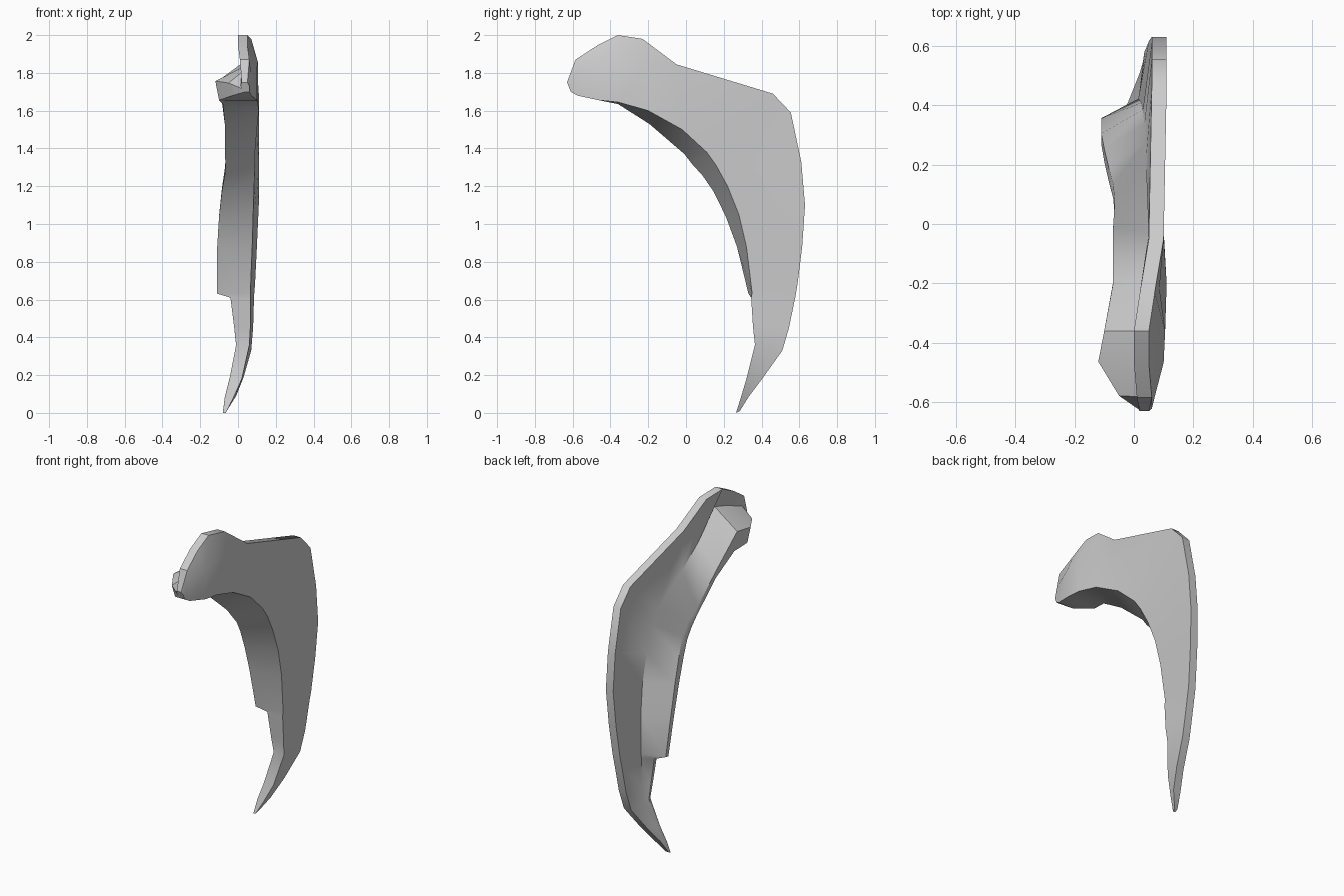
import bpy, bmesh
from mathutils import Vector

if "Cube" in bpy.data.objects:
    bpy.data.objects.remove(bpy.data.objects["Cube"])

# Stations from the knobbed head down to the pointed tip:
# inner y, inner z, outer y, outer z, inner x, outer x, flange x, flange overhang
STATIONS = [
    (-.61, 1.70, -.63, 1.75, .06, .05, .02, 0),
    (-.575, 1.68, -.585, 1.87, .07, .06, -.05, 0),
    (-.46, 1.655, -.47, 1.945, .10, .05, -.12, 0),
    (-.36, 1.645, -.36, 2.0, .105, .05, -.10, .01),
    (-.20, 1.60, -.23, 1.98, .11, .07, -.07, .07),
    (-.02, 1.50, -.05, 1.845, .10, .10, -.07, .13),
    (.11, 1.38, .46, 1.69, .09, .11, -.065, .10),
    (.16, 1.31, .555, 1.59, .09, .11, -.07, .09),
    (.22, 1.20, .61, 1.33, .085, .11, -.085, .08),
    (.28, 1.05, .63, 1.10, .08, .11, -.10, .07),
    (.32, .88, .615, .88, .075, .10, -.11, .05),
    (.35, .635, .59, .68, .065, .09, -.11, .02),
    (.345, .61, .58, .62, .065, .085, -.04, 0),
    (.355, .45, .545, .45, .065, .08, -.02, 0),
    (.365, .36, .51, .33, .06, .07, -.01, 0),
    (.32, .18, .41, .19, .02, .03, -.045, 0),
    (.29, .08, .335, .09, -.025, -.01, -.07, 0),
    (.265, 0, .285, .01, -.065, -.06, -.08, 0),
]


def section(i, st):
    """Cross-section: flat right plate with a flange turned left on the inner edge."""
    iy, iz, oy, oz, xi, xo, xf, over = st
    a, b = Vector((0, iy, iz)), Vector((0, oy, oz))
    tip = a - (b - a).normalized() * over
    head = i < 4
    back = .35 if head else .10
    root = .65 if head else .30

    def at(x, p):
        return Vector((x, p.y, p.z))

    xl = max(xf, xo - .05)
    return [
        at(xi, a),
        at(max(xi, xo) if head else xi + (xo - xi) * .6, a.lerp(b, .6)),
        at(xo, b),
        at(xl, b),
        at(max(xf * .7 if head else xf, xi - .05), a.lerp(b, root)),
        at(xf, tip.lerp(b, back)),
        at(xf + (.02 if head else 0), tip),
    ]


# Curved bone, lofted through the sections
bm = bmesh.new()
rings = [[bm.verts.new(p) for p in section(i, s)] for i, s in enumerate(STATIONS)]
for r0, r1 in zip(rings, rings[1:]):
    n = len(r0)
    for k in range(n):
        bm.faces.new((r0[k], r0[(k + 1) % n], r1[(k + 1) % n], r1[k]))
bm.faces.new(rings[0])
bm.faces.new(rings[-1])
bmesh.ops.recalc_face_normals(bm, faces=bm.faces[:])
mesh = bpy.data.meshes.new("curved_bone")
bm.to_mesh(mesh)
bm.free()

bone = bpy.data.objects.new("curved_bone", mesh)
bpy.context.collection.objects.link(bone)
grey = bpy.data.materials.new("plain_grey")
grey.diffuse_color = (.6, .6, .6, 1)
grey.use_nodes = True
grey.node_tree.nodes["Principled BSDF"].inputs["Base Color"].default_value = grey.diffuse_color
mesh.materials.append(grey)

# Smooth shading with crisp plate edges
bpy.context.view_layer.objects.active = bone
bone.select_set(True)
bpy.ops.object.shade_smooth_by_angle(angle=.6)
